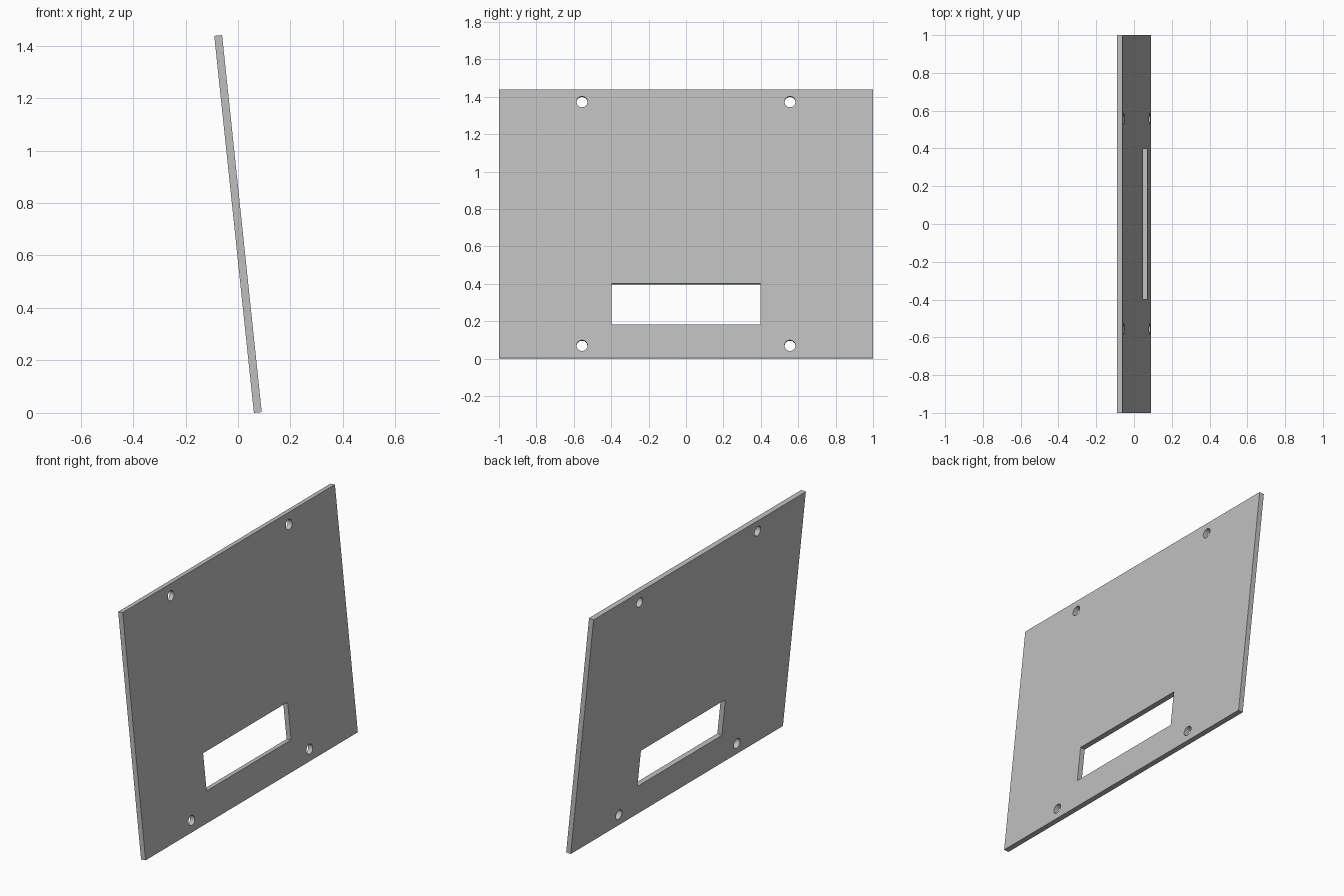
import bpy
import math
from mathutils import Matrix

if "Cube" in bpy.data.objects:
    bpy.data.objects.remove(bpy.data.objects["Cube"])

WIDTH, LENGTH, THICK = 2.0, 1.445, 0.03
TILT = math.radians(-6)
# Plate frame: x = thickness, y = width, z = height, leaning towards -x
frame = Matrix.Translation((0, 0, 0.72)) @ Matrix.Rotation(TILT, 4, 'Y')

grey = bpy.data.materials.new("light grey")
grey.diffuse_color = (0.52, 0.52, 0.52, 1)
grey.use_nodes = True
grey.node_tree.nodes["Principled BSDF"].inputs["Base Color"].default_value = grey.diffuse_color


def finish(obj, name, y, z):
    obj.name = name
    obj.data.materials.append(grey)
    obj.matrix_world = frame @ Matrix.Translation((0, y, z))
    return obj


def box(name, size, y=0, z=0):
    bpy.ops.mesh.primitive_cube_add(size=1)
    obj = bpy.context.object
    obj.data.transform(Matrix.Diagonal((*size, 1)))
    return finish(obj, name, y, z)


def rod(name, radius, y, z):
    bpy.ops.mesh.primitive_cylinder_add(vertices=32, radius=radius, depth=0.2)
    obj = bpy.context.object
    obj.data.transform(Matrix.Rotation(math.pi / 2, 4, 'Y'))
    return finish(obj, name, y, z)


# Flat panel
panel = box("panel", (THICK, WIDTH, LENGTH))

# Window opening near the bottom, and four screw holes
cutters = [box("window_cutter", (0.2, 0.796, 0.22), 0, 0.29 - LENGTH / 2)]
for y in (-0.556, 0.556):
    for z in (-0.655, 0.655):
        cutters.append(rod("screw_hole_cutter", 0.029, y, z))

for cutter in cutters:
    mod = panel.modifiers.new(cutter.name, 'BOOLEAN')
    mod.operation = 'DIFFERENCE'
    mod.solver = 'EXACT'
    mod.object = cutter

# Apply the cuts, remove the cutters, smooth only the hole walls
bpy.ops.object.select_all(action='DESELECT')
panel.select_set(True)
bpy.context.view_layer.objects.active = panel
for mod in list(panel.modifiers):
    bpy.ops.object.modifier_apply(modifier=mod.name)
for cutter in cutters:
    bpy.data.objects.remove(cutter)
bpy.ops.object.shade_smooth_by_angle(angle=math.radians(30))
